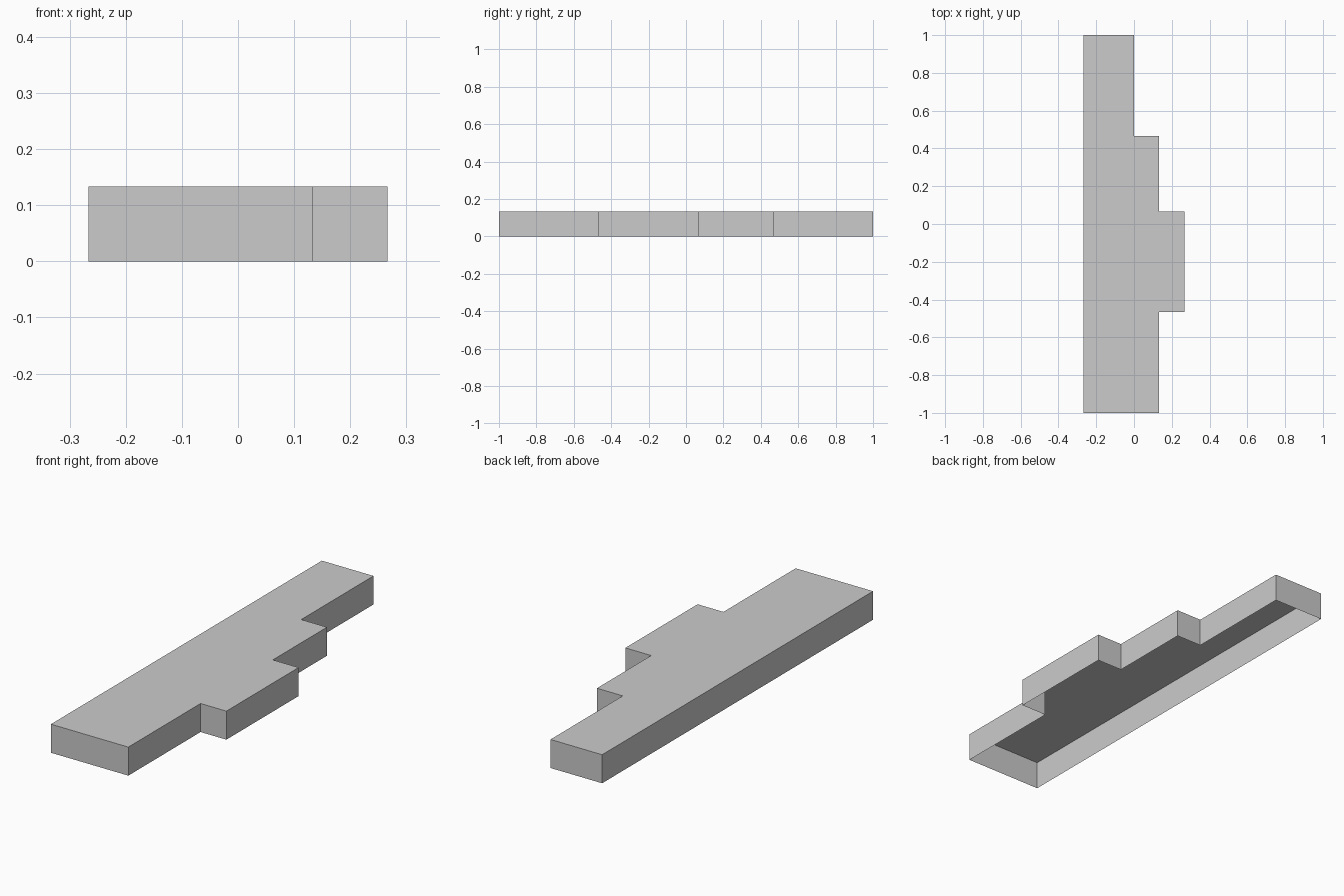
import bpy
import bmesh

cube = bpy.data.objects.get("Cube")
if cube:
    bpy.data.objects.remove(cube, do_unlink=True)

# Plain grey material
GREY = (0.6, 0.6, 0.6, 1.0)
grey = bpy.data.materials.new("plain_grey")
grey.use_nodes = True
grey.diffuse_color = GREY
grey.node_tree.nodes["Principled BSDF"].inputs["Base Color"].default_value = GREY

# Stepped outline, in grid units, counter-clockwise from the front right corner
UNIT = 2 / 15
outline = [(-2, -7.5), (1, -7.5), (1, -3.5), (2, -3.5), (2, 0.5),
           (1, 0.5), (1, 3.5), (0, 3.5), (0, 7.5), (-2, 7.5)]

# Top face with side walls hanging from it, open underneath
bm = bmesh.new()
top = [bm.verts.new((x * UNIT, y * UNIT, UNIT)) for x, y in outline]
bottom = [bm.verts.new((v.co.x, v.co.y, 0)) for v in top]
bm.faces.new(top)
for i in range(len(top)):
    j = (i + 1) % len(top)
    bm.faces.new((bottom[i], bottom[j], top[j], top[i]))

mesh = bpy.data.meshes.new("stepped_slab")
bm.to_mesh(mesh)
bm.free()
mesh.materials.append(grey)
slab = bpy.data.objects.new("stepped_slab", mesh)
bpy.context.collection.objects.link(slab)
